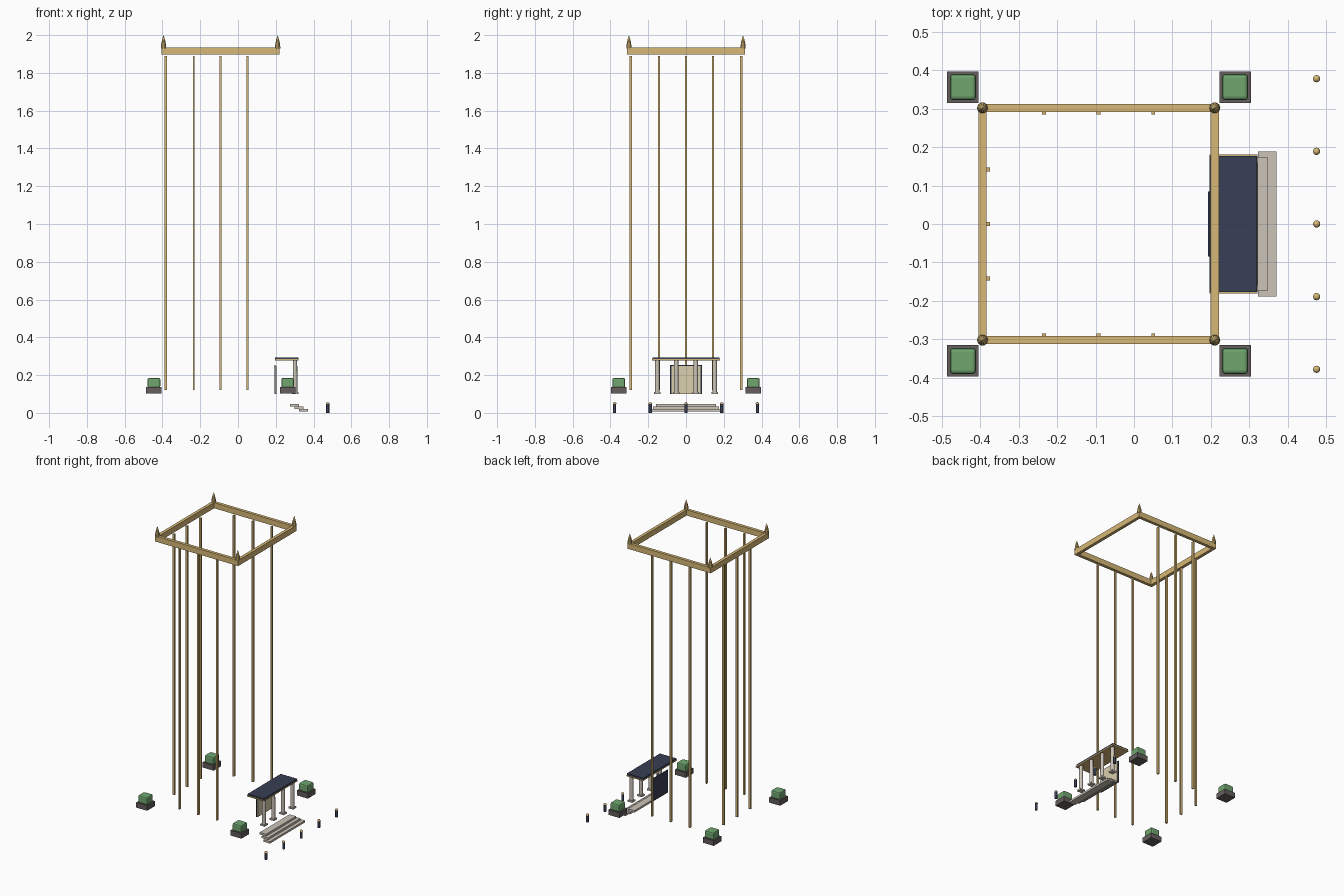
import bpy, bmesh, math
from mathutils import Matrix

if "Cube" in bpy.data.objects:
    bpy.data.objects.remove(bpy.data.objects["Cube"])


def material(name, rgb):
    m = bpy.data.materials.new(name)
    m.diffuse_color = (*rgb, 1)
    m.use_nodes = True
    m.node_tree.nodes["Principled BSDF"].inputs["Base Color"].default_value = m.diffuse_color
    return m


GOLD = material("gold", (0.68, 0.48, 0.18))
NAVY = material("navy", (0.04, 0.05, 0.09))
STONE = material("stone", (0.60, 0.55, 0.48))
CREAM = material("cream", (0.70, 0.62, 0.42))
POT = material("planter_brown", (0.13, 0.11, 0.11))
GREEN = material("leaf_green", (0.16, 0.38, 0.16))


def finish(name, bm, mat, smooth=False):
    bmesh.ops.recalc_face_normals(bm, faces=bm.faces)
    me = bpy.data.meshes.new(name)
    bm.to_mesh(me)
    bm.free()
    me.materials.append(mat)
    ob = bpy.data.objects.new(name, me)
    bpy.context.collection.objects.link(ob)
    if smooth:
        bpy.ops.object.select_all(action='DESELECT')
        ob.select_set(True)
        bpy.context.view_layer.objects.active = ob
        bpy.ops.object.shade_smooth_by_angle(angle=math.radians(40))
    return ob


def box(name, x, y, z, mat, bevel=0):
    """Box from (min, max) ranges."""
    bm = bmesh.new()
    size = [b - a for a, b in (x, y, z)]
    mid = [(a + b) / 2 for a, b in (x, y, z)]
    bmesh.ops.create_cube(bm, size=1, matrix=Matrix.Translation(mid) @ Matrix.Diagonal((*size, 1)))
    if bevel:
        bmesh.ops.bevel(bm, geom=bm.edges[:], offset=bevel, segments=2, profile=0.5, affect='EDGES')
    return finish(name, bm, mat)


def lathe(name, x, y, profile, sides, mat, smooth=True):
    """Turn (radius, z) points round a vertical axis."""
    bm = bmesh.new()
    vs = [bm.verts.new((x + r, y, z)) for r, z in profile]
    es = [bm.edges.new(p) for p in zip(vs, vs[1:])]
    bmesh.ops.spin(bm, geom=vs + es, cent=(x, y, 0), axis=(0, 0, 1),
                   angle=math.tau, steps=sides, use_duplicate=False)
    bmesh.ops.remove_doubles(bm, verts=bm.verts, dist=1e-5)
    return finish(name, bm, mat, smooth)


CX, HALF, W = -0.092, 0.302, 0.0105   # crown centre, half size, half bar width
ZB, ZT = 1.897, 1.935

# Crown frame
for s, side in ((-1, "front"), (1, "back")):
    y = s * HALF
    box(f"crown_bar_{side}", (CX - HALF - W, CX + HALF + W), (y - W, y + W), (ZB, ZT), GOLD)
for s, side in ((-1, "left"), (1, "right")):
    x = CX + s * HALF
    box(f"crown_bar_{side}", (x - W, x + W), (-HALF + W, HALF - W), (ZB, ZT), GOLD)

# Corner finials
for sx in (-1, 1):
    for sy in (-1, 1):
        lathe("finial", CX + sx * HALF, sy * HALF,
              [(0, 1.93), (0.0145, 1.93), (0.0125, 1.955), (0.007, 1.978), (0, 2.0)], 10, GOLD, False)

# Vertical fins on three sides
for t in (-0.142, 0, 0.142):
    for s in (-1, 1):
        y = s * 0.292
        box("fin_side", (CX + t - 0.005, CX + t + 0.005), (y - 0.007, y + 0.007), (0.12, 1.89), GOLD)
    box("fin_left", (-0.389, -0.375), (t - 0.005, t + 0.005), (0.12, 1.89), GOLD)

# Corner planters with hedges
for x in (-0.445, 0.263):
    for y in (-0.356, 0.356):
        box("planter", (x - 0.041, x + 0.041), (y - 0.041, y + 0.041), (0.102, 0.137), POT)
        box("hedge", (x - 0.034, x + 0.034), (y - 0.034, y + 0.034), (0.134, 0.185), GREEN, 0.009)

# Entrance canopy
box("canopy_trim", (0.196, 0.321), (-0.181, 0.181), (0.277, 0.284), GOLD)
box("canopy_roof", (0.197, 0.32), (-0.177, 0.177), (0.284, 0.294), NAVY)

# Door
box("door_frame", (0.193, 0.199), (-0.085, 0.085), (0.10, 0.253), NAVY)
box("door_panel", (0.199, 0.203), (-0.078, 0.078), (0.10, 0.247), CREAM)

# Canopy columns
for y in (-0.152, -0.052, 0.052, 0.152):
    lathe("column", 0.302, y, [(0, 0.108), (0.0125, 0.108), (0.0115, 0.277), (0, 0.277)], 16, STONE)
    box("column_base", (0.285, 0.319), (y - 0.017, y + 0.017), (0.10, 0.11), STONE)

# Entrance steps
for i, half in enumerate((0.188, 0.174, 0.16)):
    x, z = 0.371 - i * 0.024, 0.007 + i * 0.0133
    box("step", (x - 0.048, x), (-half, half), (z, z + 0.0133), STONE)

# Bollards
for i in range(-2, 3):
    y = i * 0.189
    lathe("bollard", 0.475, y, [(0, 0), (0.0085, 0), (0.0085, 0.047), (0, 0.047)], 12, NAVY)
    lathe("bollard_cap", 0.475, y,
          [(0, 0.046), (0.0095, 0.046), (0.0088, 0.051), (0.0055, 0.055), (0, 0.057)], 12, GOLD)
